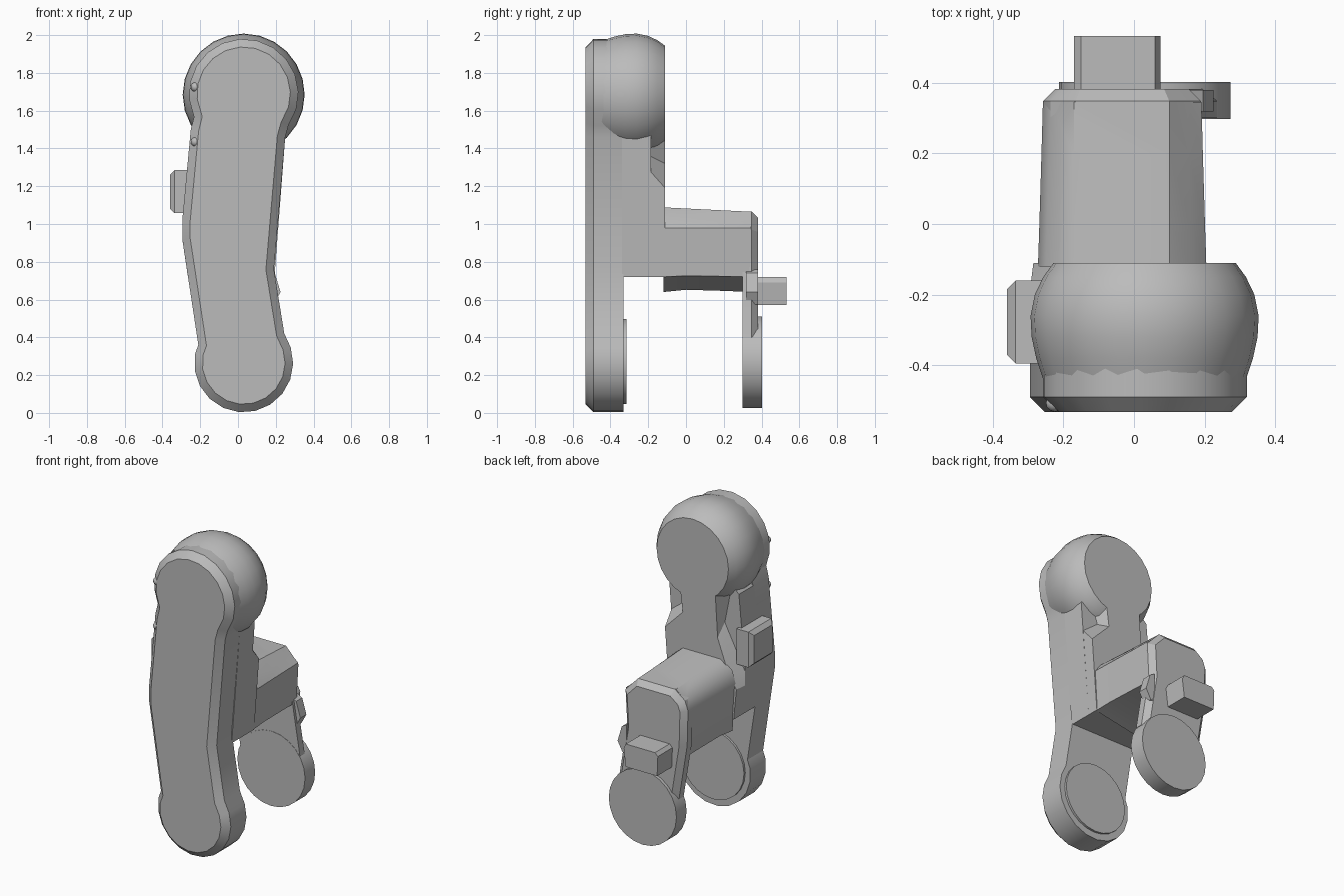
import bpy, bmesh
from math import sin, cos, radians, pi

if "Cube" in bpy.data.objects:
    bpy.data.objects.remove(bpy.data.objects["Cube"])

GREY = (0.5, 0.5, 0.5, 1)
grey = bpy.data.materials.new("plain grey")
grey.use_nodes = True
grey.diffuse_color = GREY
grey.node_tree.nodes["Principled BSDF"].inputs["Base Color"].default_value = GREY
CX = 0.03  # axis shared by the round ends


def finish(name, bm, smooth=30):
    bmesh.ops.recalc_face_normals(bm, faces=bm.faces)
    mesh = bpy.data.meshes.new(name)
    bm.to_mesh(mesh)
    bm.free()
    mesh.materials.append(grey)
    ob = bpy.data.objects.new(name, mesh)
    bpy.context.collection.objects.link(ob)
    bpy.ops.object.select_all(action="DESELECT")
    ob.select_set(True)
    bpy.context.view_layer.objects.active = ob
    bpy.ops.object.shade_smooth_by_angle(angle=radians(smooth))
    return ob


def loft(name, sections, chamfer=None, smooth=25):
    """Join (y, outline) sections; chamfer = (inset, depth, end index)."""
    bm = bmesh.new()
    rings = [[bm.verts.new((x, y, z)) for x, z in pts] for y, pts in sections]
    n = len(rings[0])
    for a, b in zip(rings, rings[1:]):
        for i in range(n):
            j = (i + 1) % n
            bm.faces.new((a[i], a[j], b[j], b[i]))
    caps = [bm.faces.new(rings[0]), bm.faces.new(rings[-1])]
    bmesh.ops.recalc_face_normals(bm, faces=bm.faces)
    if chamfer:
        inset, depth, end = chamfer
        bmesh.ops.inset_region(bm, faces=[caps[end]], thickness=inset, depth=depth,
                               use_even_offset=True)
    return finish(name, bm, smooth)


def prism(name, pts, y0, y1, **kw):
    return loft(name, [(y0, pts), (y1, pts)], **kw)


def arc(z, r, start, end, steps):
    angles = [radians(start + (end - start) * i / steps) for i in range(steps + 1)]
    return [(CX + r * cos(a), z + r * sin(a)) for a in angles]


def circle(z, r, n=24):
    return arc(z, r, 0, 360 - 360 / n, n - 1)


# Front plate: bent bar with a large round top and a smaller round foot
RIGHT = [(0.25, 1.46), (0.19, 0.76), (0.245, 0.42)]
LEFT = [(-0.21, 0.36), (-0.295, 0.92), (-0.295, 1.02), (-0.25, 1.5)]
head = arc(1.69, 0.29, 205, -35, 13)
foot = arc(0.265, 0.262, 18, -190, 11)
prism("front_plate", head + RIGHT + foot + LEFT, -0.49, -0.33, chamfer=(0.042, 0.042, 0))

# Main body behind the plate
body = [(-0.265, 0.72), (0.193, 0.72), (0.25, 1.46), (0.2, 1.55),
        (-0.2, 1.55), (-0.25, 1.5), (-0.295, 1.02), (-0.295, 0.92)]
prism("body", body, -0.34, -0.185)

# Rear step of the body, with notches under the ball
step_inner = [(-0.265, 0.72), (0.193, 0.72), (0.235, 1.28), (0.13, 1.36),
              (0.2, 1.55), (-0.2, 1.55), (-0.15, 1.3), (-0.295, 1.02), (-0.295, 0.92)]
step_outer = [(-0.265, 0.72), (0.193, 0.72), (0.228, 1.19), (0.1, 1.32),
              (0.13, 1.55), (-0.13, 1.55), (-0.15, 1.22), (-0.23, 1.0), (-0.285, 0.92)]
loft("rear_step", [(-0.19, step_inner), (-0.11, step_outer)], smooth=15)

# Ball joint with a flat rear face
profile = [(-0.49, 0.27), (-0.44, 0.287), (-0.38, 0.307), (-0.32, 0.32),
           (-0.26, 0.323), (-0.2, 0.311), (-0.15, 0.287), (-0.11, 0.258)]
loft("ball_joint", [(y, circle(1.685, r, 24)) for y, r in profile], smooth=35)

# Rearward arm with a chamfered top and a slanted, slightly arched underside


def arm_section(drop, lift, narrow):
    w = narrow
    return [(-0.25 + w, 0.64 + lift), (0.19 - w, 0.72 + lift / 2), (0.205 - w, 0.98),
            (0.165 - w, 1.035 - drop), (0.1, 1.088 - drop), (-0.17, 1.088 - drop),
            (-0.25 + w, 1.03 - drop), (-0.272 + w, 0.95)]


loft("arm", [(-0.12, arm_section(0, 0, 0)), (0.0, arm_section(0.006, 0.012, 0.004)),
             (0.2, arm_section(0.016, 0.006, 0.01)), (0.345, arm_section(0.023, 0, 0.014))],
     smooth=40)

# Rear plate with chamfered rim, hanging down to the rear disc
rear = [(-0.19, 0.34), (-0.252, 0.72), (-0.258, 0.95), (-0.236, 1.01), (-0.165, 1.065),
        (0.1, 1.065), (0.151, 1.012), (0.19, 0.97), (0.178, 0.75), (0.235, 0.4), (0.1, 0.3)]
prism("rear_plate", rear, 0.30, 0.348, chamfer=(0.034, 0.034, 1))
prism("rear_disc", circle(0.268, 0.243), 0.298, 0.402)

# Shallow pad on the inside of the foot
prism("foot_pad", circle(0.272, 0.225), -0.335, -0.316)

# Peg at the back and a small fin beside it
peg = [(-0.17, 0.70), (-0.15, 0.72), (0.06, 0.72), (0.075, 0.69), (0.06, 0.572), (-0.165, 0.572)]
prism("rear_peg", peg, 0.37, 0.532)
fin = [(0.16, 0.76), (0.195, 0.74), (0.225, 0.64), (0.19, 0.575), (0.16, 0.575)]
prism("rear_fin", fin, 0.318, 0.38)


# Side button with bevelled edges
bm = bmesh.new()
bmesh.ops.create_cube(bm, size=1)
for v in bm.verts:
    v.co = (-0.305 + v.co.x * 0.11, -0.278 + v.co.y * 0.235, 1.172 + v.co.z * 0.23)
outer = [e for e in bm.edges if all(v.co.x < -0.3 for v in e.verts)]
bmesh.ops.bevel(bm, geom=outer, offset=0.025, segments=1, affect="EDGES")
finish("side_button", bm, 20)

# Two small studs on the front rim
for name, z in (("upper_stud", 1.725), ("lower_stud", 1.435)):
    bm = bmesh.new()
    bmesh.ops.create_uvsphere(bm, u_segments=12, v_segments=8, radius=0.025)
    bmesh.ops.translate(bm, verts=bm.verts, vec=(-0.225, -0.507, z))
    finish(name, bm)
